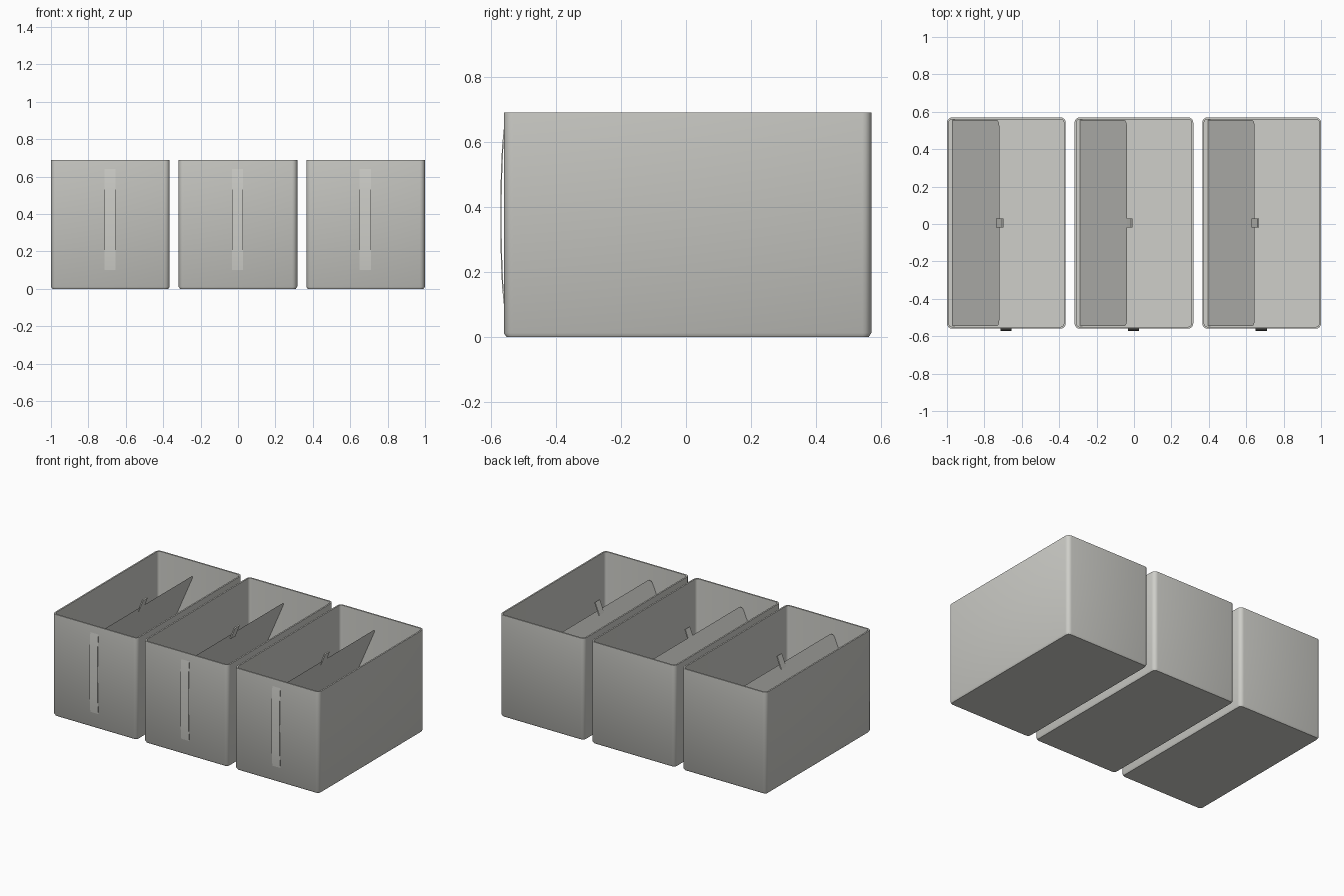
import bpy
import bmesh
import math

cube = bpy.data.objects.get("Cube")
if cube:
    bpy.data.objects.remove(cube, do_unlink=True)

fabric = bpy.data.materials.new("light grey fabric")
fabric.use_nodes = True
colour = (0.62, 0.62, 0.585, 1)
fabric.diffuse_color = colour
fabric.node_tree.nodes["Principled BSDF"].inputs["Base Color"].default_value = colour

WIDTH, FRONT, BACK, HEIGHT, WALL = 0.635, -0.56, 0.57, 0.69, 0.01
MID = (FRONT + BACK) / 2


def finish(bm, name):
    bmesh.ops.recalc_face_normals(bm, faces=bm.faces)
    mesh = bpy.data.meshes.new(name)
    bm.to_mesh(mesh)
    bm.free()
    mesh.materials.append(fabric)
    obj = bpy.data.objects.new(name, mesh)
    bpy.context.collection.objects.link(obj)
    bpy.ops.object.select_all(action='DESELECT')
    obj.select_set(True)
    bpy.context.view_layer.objects.active = obj
    bpy.ops.object.shade_smooth_by_angle(angle=math.radians(35))


def rounded_ring(bm, cx, inset, z, radius=0.028, steps=4):
    """Loop of vertices around a rounded rectangle."""
    hx, hy, r = WIDTH / 2 - inset, (BACK - FRONT) / 2 - inset, radius - inset
    ring = []
    for quarter, (sx, sy) in enumerate([(1, 1), (-1, 1), (-1, -1), (1, -1)]):
        for i in range(steps + 1):
            a = math.pi / 2 * (quarter + i / steps)
            ring.append(bm.verts.new((cx + sx * (hx - r) + r * math.cos(a),
                                      MID + sy * (hy - r) + r * math.sin(a), z)))
    return ring


def bin_body(cx, name):
    # outer wall, rim, inner wall, with closed outer and inner floors
    bm = bmesh.new()
    levels = [(0.008, 0), (0, 0.012), (0, HEIGHT), (WALL, HEIGHT), (WALL, 0.02)]
    rings = [rounded_ring(bm, cx, inset, z) for inset, z in levels]
    for a, b in zip(rings, rings[1:]):
        for i in range(len(a)):
            j = (i + 1) % len(a)
            bm.faces.new((a[i], a[j], b[j], b[i]))
    bm.faces.new(rings[0])
    bm.faces.new(rings[-1])
    finish(bm, name)


def strip(points, low, high, thickness, name, axis):
    """Sheet swept along one axis from a side profile, then thickened."""
    bm = bmesh.new()
    rows = []
    for u, z in points:
        ends = [(u, low, z), (u, high, z)] if axis == 'y' else [(low, u, z), (high, u, z)]
        rows.append([bm.verts.new(p) for p in ends])
    for a, b in zip(rows, rows[1:]):
        bm.faces.new((a[0], a[1], b[1], b[0]))
    bmesh.ops.recalc_face_normals(bm, faces=bm.faces)
    bmesh.ops.solidify(bm, geom=bm.faces[:], thickness=thickness)
    finish(bm, name)


def leaning_panel(left, name):
    # stiff board leaning out from the left-hand wall, with rounded top corners
    bm = bmesh.new()
    r, lo, hi = 0.035, FRONT + 0.015, BACK - 0.015
    bottom, top = (left + 0.03, 0.02), (left + 0.28, 0.6)
    outline = [(lo, 0), (hi, 0)]
    for i in range(5):
        a = math.pi / 8 * i
        outline.append((hi - r + r * math.cos(a), 1 - 0.05 * (1 - math.sin(a))))
    outline += [(lo + hi - y, t) for y, t in reversed(outline[2:])]
    verts = [bm.verts.new((bottom[0] + (top[0] - bottom[0]) * t, y,
                           bottom[1] + (top[1] - bottom[1]) * t)) for y, t in outline]
    bm.faces.new(verts)
    bmesh.ops.solidify(bm, geom=bm.faces[:], thickness=0.008)
    finish(bm, name)


for side, left in (("right", -1.0), ("middle", -0.318), ("left", 0.365)):
    bin_body(left + WIDTH / 2, side + "_bin")
    leaning_panel(left, side + "_panel")
    # pull tab on the panel's top edge
    strip([(left + 0.27, 0.57), (left + 0.302, 0.652)], -0.02, 0.03,
          0.008, side + "_pull_tab", 'y')
    # bowed handle strap on the front
    bow = [(FRONT - 0.011 * math.sin(math.pi * i / 10) ** 0.6, 0.1 + 0.054 * i)
           for i in range(11)]
    strip(bow, left + 0.285, left + 0.345, 0.004, side + "_handle_strap", 'x')
